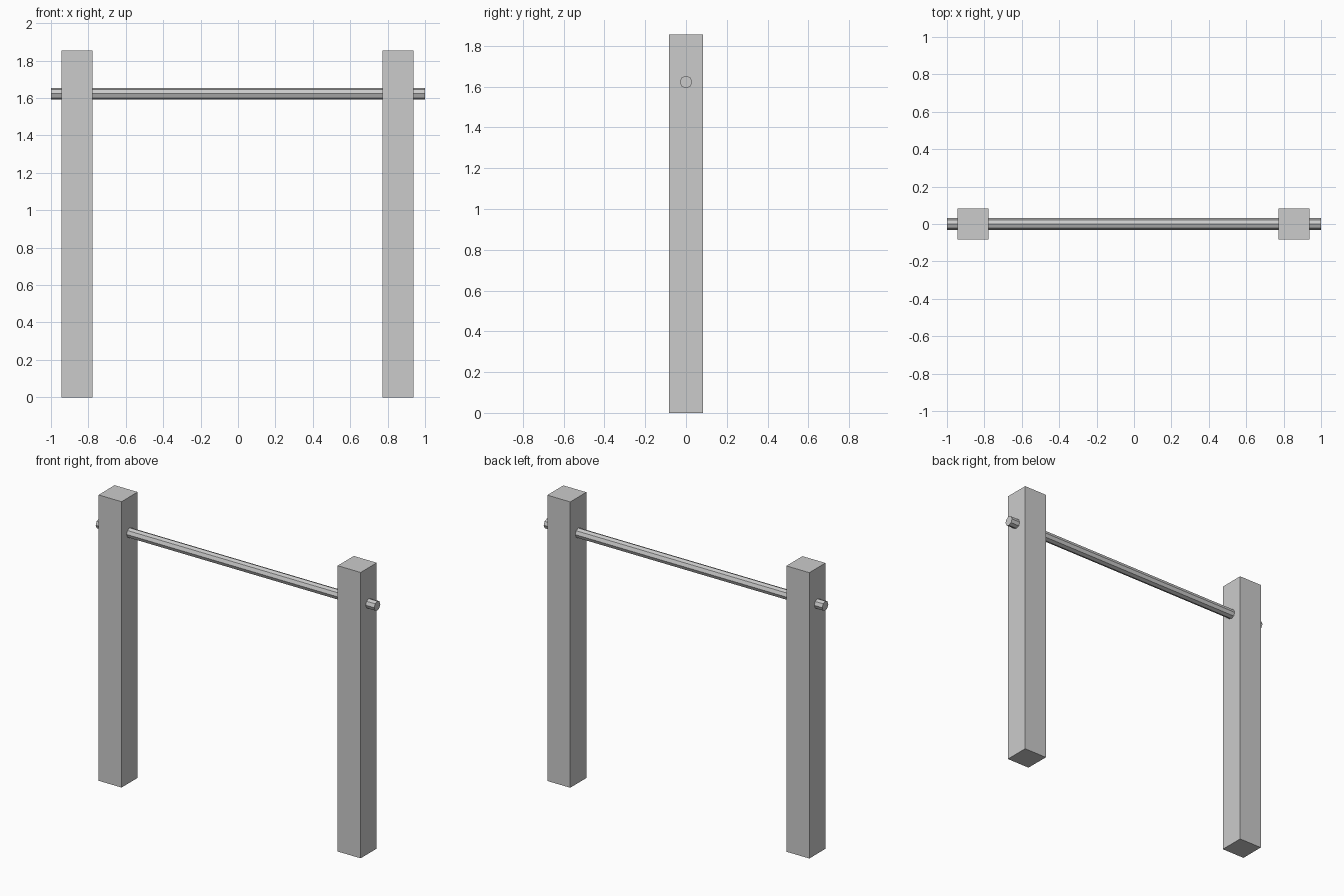
import bpy
import math

if "Cube" in bpy.data.objects:
    bpy.data.objects.remove(bpy.data.objects["Cube"])

POST_W, POST_H = 0.165, 1.855
BAR_R, BAR_Z = 0.031, 1.623


def post(name, x):
    bpy.ops.mesh.primitive_cube_add(size=1, location=(x, 0, POST_H / 2))
    ob = bpy.context.object
    ob.name = name
    ob.scale = (POST_W, POST_W, POST_H)
    bpy.ops.object.transform_apply(location=False, rotation=False, scale=True)


# Two square upright posts
post("left_post", -0.861)
post("right_post", 0.856)

# Low-poly crossbar running through both posts
bpy.ops.mesh.primitive_cylinder_add(
    vertices=8, radius=BAR_R, depth=2.0,
    location=(0, 0, BAR_Z), rotation=(0, math.pi / 2, 0))
bar = bpy.context.object
bar.name = "crossbar"
bpy.ops.object.transform_apply(location=False, rotation=True, scale=False)
